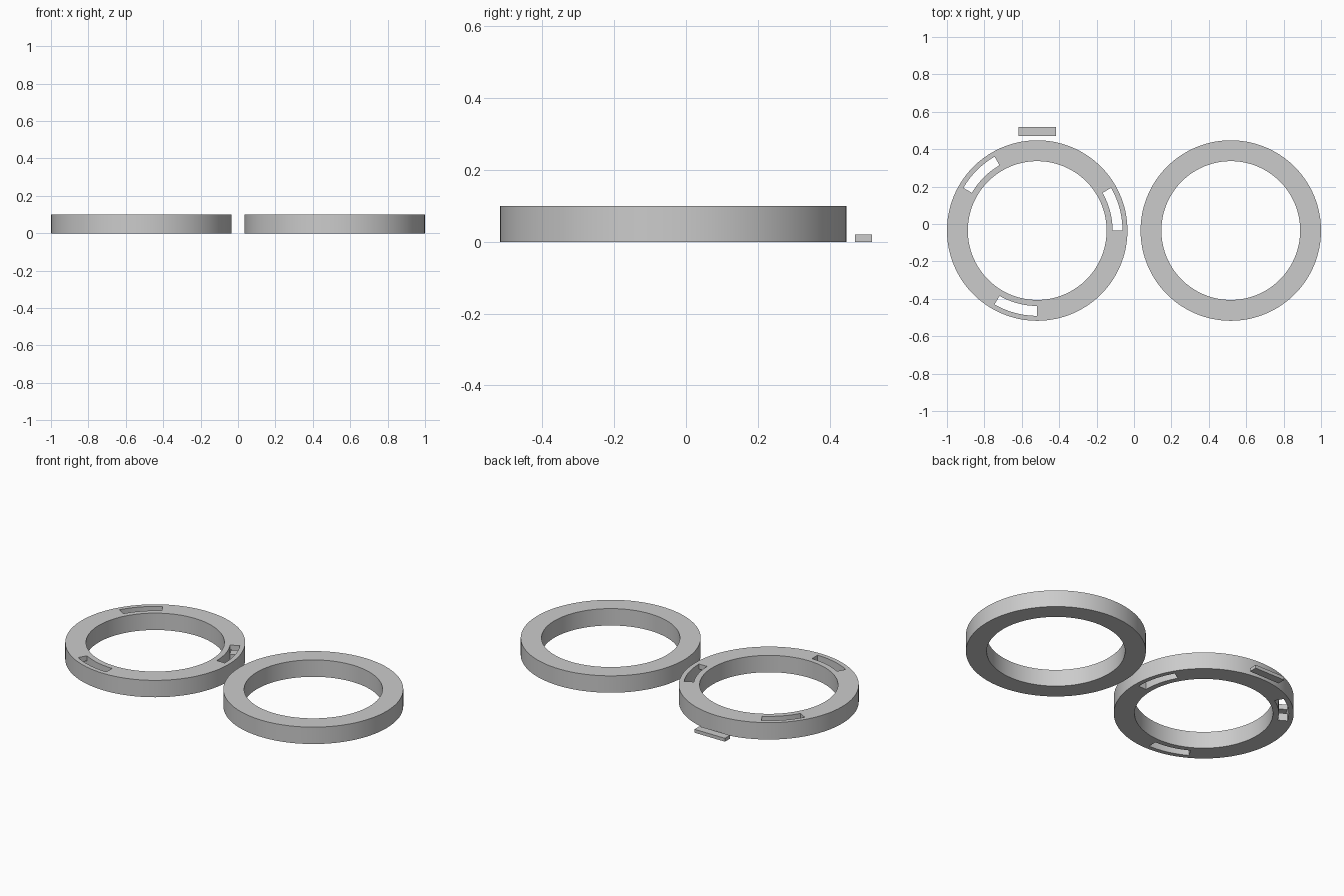
import bpy, bmesh
from math import cos, sin, radians

cube = bpy.data.objects.get("Cube")
if cube:
    bpy.data.objects.remove(cube, do_unlink=True)

grey = bpy.data.materials.new("light_grey")
grey.use_nodes = True
grey.diffuse_color = (0.6, 0.6, 0.6, 1)
grey.node_tree.nodes["Principled BSDF"].inputs["Base Color"].default_value = (0.6, 0.6, 0.6, 1)

HEIGHT, OUTER, INNER, CENTRE_X, CENTRE_Y = 0.1, 0.4825, 0.371, 0.5175, -0.035


def make_object(name, bm, location):
    bmesh.ops.recalc_face_normals(bm, faces=bm.faces)
    mesh = bpy.data.meshes.new(name)
    bm.to_mesh(mesh)
    bm.free()
    mesh.materials.append(grey)
    obj = bpy.data.objects.new(name, mesh)
    obj.location = location
    bpy.context.collection.objects.link(obj)
    return obj


def arc_block(name, r0, r1, start, end, z0, z1, steps, location):
    """Sweep a rectangular section round the z axis; a full turn is closed."""
    bm = bmesh.new()
    closed = end - start >= 360
    sections = []
    for i in range(steps if closed else steps + 1):
        a = radians(start + (end - start) * i / steps)
        sections.append([bm.verts.new((r * cos(a), r * sin(a), z))
                         for r, z in ((r0, z0), (r1, z0), (r1, z1), (r0, z1))])
    for i in range(steps):
        s, t = sections[i], sections[(i + 1) % len(sections)]
        for k in range(4):
            n = (k + 1) % 4
            bm.faces.new((s[k], s[n], t[n], t[k]))
    if not closed:
        bm.faces.new(sections[0])
        bm.faces.new(sections[-1])
    return make_object(name, bm, location)


def cut(target, cutter):
    cutter.hide_render = True
    mod = target.modifiers.new("slot_cut", 'BOOLEAN')
    mod.operation, mod.solver, mod.object = 'DIFFERENCE', 'EXACT', cutter
    bpy.context.view_layer.objects.active = target
    bpy.ops.object.modifier_apply(modifier=mod.name)
    bpy.data.objects.remove(cutter, do_unlink=True)


# Two matching rings
rings = [arc_block(name, INNER, OUTER, 0, 360, 0, HEIGHT, 144, (x, CENTRE_Y, 0))
         for name, x in (("plain_ring", CENTRE_X), ("slotted_ring", -CENTRE_X))]

# Three curved through slots, each with a shallow undercut at mid height
slotted = rings[1]
for start in (0, 120, 240):
    for extra, z0, z1 in ((0, -0.05, HEIGHT + 0.05), (7, 0.045, 0.07)):
        cut(slotted, arc_block("slot_cutter", 0.403, 0.456, start - extra, start + 30 + extra,
                               z0, z1, 16, slotted.location))

# Smooth curved walls with crisp edges
for ring in rings:
    bpy.ops.object.select_all(action='DESELECT')
    ring.select_set(True)
    bpy.context.view_layer.objects.active = ring
    bpy.ops.object.shade_smooth_by_angle(angle=radians(30))

# Small plain tag lying behind the slotted ring
bm = bmesh.new()
bmesh.ops.create_cube(bm, size=1)
bmesh.ops.scale(bm, vec=(0.2, 0.047, 0.02), verts=bm.verts)
make_object("tag_plate", bm, (-CENTRE_X, 0.494, 0.01))
